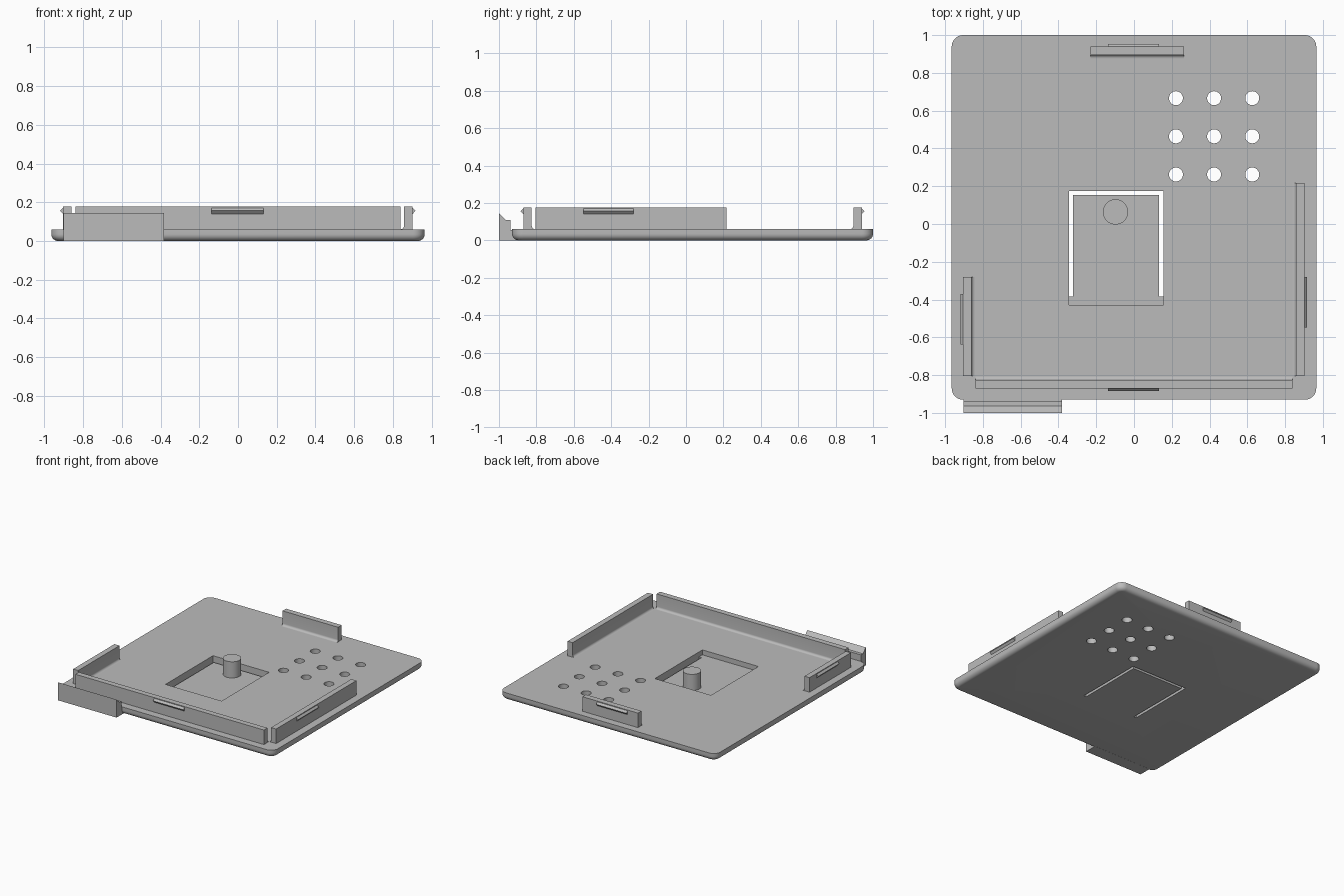
import bpy, bmesh, math
from mathutils import Vector

if "Cube" in bpy.data.objects:
    bpy.data.objects.remove(bpy.data.objects["Cube"])

grey = bpy.data.materials.new("plain grey")
grey.diffuse_color = (0.5, 0.5, 0.5, 1)
grey.use_nodes = True
grey.node_tree.nodes["Principled BSDF"].inputs["Base Color"].default_value = grey.diffuse_color


def make(name, bm):
    bmesh.ops.recalc_face_normals(bm, faces=bm.faces)
    me = bpy.data.meshes.new(name)
    bm.to_mesh(me)
    bm.free()
    me.materials.append(grey)
    ob = bpy.data.objects.new(name, me)
    bpy.context.collection.objects.link(ob)
    return ob


def loft(name, rings):
    """Closed solid through rings of equal point count."""
    bm = bmesh.new()
    vs = [[bm.verts.new(p) for p in r] for r in rings]
    n = len(vs[0])
    for a, b in zip(vs, vs[1:]):
        for i in range(n):
            j = (i + 1) % n
            bm.faces.new((a[i], a[j], b[j], b[i]))
    bm.faces.new(vs[0][::-1])
    bm.faces.new(vs[-1])
    return make(name, bm)


def upright(name, pts, z0, z1):
    return loft(name, [[(x, y, z) for x, y in pts] for z in (z0, z1)])


def circle(x, y, r, n=40):
    return [(x + r * math.cos(2 * math.pi * i / n), y + r * math.sin(2 * math.pi * i / n))
            for i in range(n)]


def rounded(inset, z):
    r, pts = 0.06 - inset, []
    for k, (sx, sy) in enumerate([(1, 1), (-1, 1), (-1, -1), (1, -1)]):
        for i in range(9):
            a = math.pi / 2 * (k + i / 8)
            pts.append((sx * 0.905 + r * math.cos(a), 0.035 + sy * 0.905 + r * math.sin(a), z))
    return pts


def smooth(ob):
    bpy.ops.object.select_all(action='DESELECT')
    ob.select_set(True)
    bpy.context.view_layer.objects.active = ob
    bpy.ops.object.shade_smooth_by_angle(angle=math.radians(30))


def cut(ob, cutter):
    mod = ob.modifiers.new("cut", 'BOOLEAN')
    mod.operation, mod.solver, mod.object = 'DIFFERENCE', 'EXACT', cutter
    bpy.context.view_layer.objects.active = ob
    bpy.ops.object.modifier_apply(modifier=mod.name)
    bpy.data.objects.remove(cutter)


# base plate with rounded lower edge
R = 0.035
rings = [rounded(R * (1 - math.sin(a)), R * (1 - math.cos(a)))
         for a in [math.pi / 2 * i / 6 for i in range(7)]]
plate = loft("base_plate", rings + [rounded(0, 0.06)])

# recess, U-shaped slot around the flap, and hole grid
x0, x1, y0, y1 = -0.345, 0.155, -0.43, 0.175
cut(plate, upright("recess", [(x0, y0), (x1, y0), (x1, y1), (x0, y1)], 0.02, 0.2))
s, e = 0.022, -0.385
cut(plate, upright("slot", [(x0, e), (x0 + s, e), (x0 + s, y1 - s), (x1 - s, y1 - s),
                            (x1 - s, e), (x1, e), (x1, y1), (x0, y1)], -0.1, 0.2))
for x in (0.222, 0.424, 0.626):
    for y in (0.262, 0.464, 0.666):
        cut(plate, upright("hole", circle(x, y, 0.037, 32), -0.1, 0.2))
smooth(plate)

# push post on the flap
smooth(upright("post", circle(-0.098, 0.064, 0.067), 0.018, 0.15))


def prism(name, profile, origin, inward, along, a, b):
    """Extrude an (inward, height) profile from a to b along an axis."""
    o, n, t = Vector(origin), Vector(inward), Vector(along)
    return loft(name, [[o + n * u + t * k + Vector((0, 0, z)) for u, z in profile]
                       for k in (a, b)])


# walls: filleted on the inner foot, with a snap ridge outside
F, T, TOP = 0.018, 0.045, 0.177
wall = [(0, 0.055), (T + F, 0.055)]
wall += [(T + F * (1 - math.sin(a)), 0.06 + F * (1 - math.cos(a)))
         for a in [math.pi / 2 * i / 6 for i in range(7)]]
wall += [(T, TOP), (0, TOP)]
ridge = [(0.005, 0.14), (0, 0.14), (-0.014, 0.156), (0, 0.171), (0.005, 0.171)]
X, Y = (1, 0, 0), (0, 1, 0)
for side, origin, inward, along, a, b, c, d in [
    ("front", (0, -0.87, 0), (0, 1, 0), X, -0.84, 0.84, -0.137, 0.132),
    ("back", (0, 0.94, 0), (0, -1, 0), X, -0.23, 0.266, -0.137, 0.132),
    ("left", (-0.905, 0, 0), (1, 0, 0), Y, -0.805, -0.28, -0.637, -0.37),
    ("right", (0.903, 0, 0), (-1, 0, 0), Y, -0.805, 0.217, -0.547, -0.28),
]:
    smooth(prism(side + "_wall", wall, origin, inward, along, a, b))
    prism(side + "_snap_ridge", ridge, origin, inward, along, c, d)

# finger tab on the front edge
tab = [(0, 0), (0.1, 0), (0.1, 0.055), (0.062, 0.055), (0.062, 0.108), (0.037, 0.108), (0, 0.145)]
prism("finger_tab", tab, (0, -1, 0), Y, X, -0.902, -0.382)
